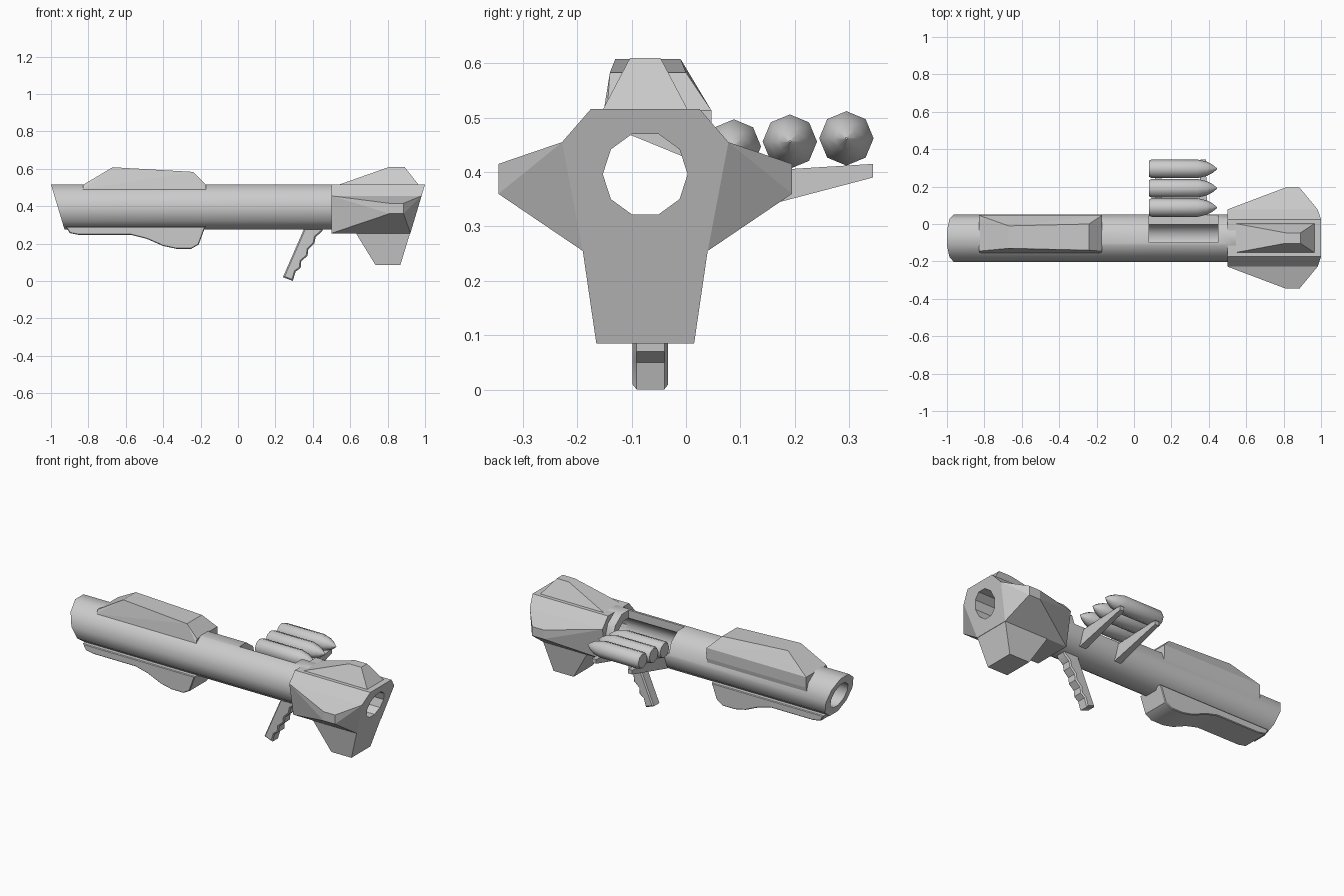
import bpy, bmesh, math
from mathutils import Vector

if "Cube" in bpy.data.objects:
    bpy.data.objects.remove(bpy.data.objects["Cube"])

CY, CZ = -0.075, 0.396          # barrel axis
SLANT = 0.3                     # both tube ends lean by this slope

metal = bpy.data.materials.new("gunmetal_grey")
metal.diffuse_color = (0.6, 0.6, 0.6, 1)
metal.use_nodes = True
metal.node_tree.nodes["Principled BSDF"].inputs["Base Color"].default_value = metal.diffuse_color


def finish(name, bm, angle=None):
    bmesh.ops.recalc_face_normals(bm, faces=bm.faces)
    me = bpy.data.meshes.new(name)
    bm.to_mesh(me)
    bm.free()
    me.materials.append(metal)
    ob = bpy.data.objects.new(name, me)
    bpy.context.collection.objects.link(ob)
    if angle:
        activate(ob)
        bpy.ops.object.shade_smooth_by_angle(angle=math.radians(angle))
    return ob


def activate(ob):
    bpy.ops.object.select_all(action='DESELECT')
    ob.select_set(True)
    bpy.context.view_layer.objects.active = ob


def hull(name, pts):
    bm = bmesh.new()
    vs = [bm.verts.new(p) for p in pts]
    bmesh.ops.convex_hull(bm, input=vs)
    bmesh.ops.delete(bm, geom=[v for v in bm.verts if not v.link_faces], context='VERTS')
    bmesh.ops.dissolve_limit(bm, angle_limit=0.02, verts=bm.verts, edges=bm.edges)
    return finish(name, bm)


def loft(name, rings, angle=None):
    """Skin matching rings of points and cap both ends."""
    bm = bmesh.new()
    rs = [[bm.verts.new(p) for p in r] for r in rings]
    n = len(rs[0])
    for a, b in zip(rs, rs[1:]):
        for i in range(n):
            j = (i + 1) % n
            bm.faces.new((a[i], a[j], b[j], b[i]))
    bm.faces.new(rs[0])
    bm.faces.new(rs[-1])
    return finish(name, bm, angle)


def circle(x, r, n, cy=CY, cz=CZ, turn=0):
    return [(x, cy + r * math.cos(turn + 2 * math.pi * i / n),
             cz + r * math.sin(turn + 2 * math.pi * i / n)) for i in range(n)]


def lean(p, x, sign):
    """End point on a leaning plane that reaches x at the top of the tube."""
    return (x - sign * SLANT * (0.516 - p[2]), p[1], p[2])


def cut(ob, cutter):
    m = ob.modifiers.new("cut", 'BOOLEAN')
    m.operation, m.solver, m.object = 'DIFFERENCE', 'EXACT', cutter
    activate(ob)
    bpy.ops.object.modifier_apply(modifier=m.name)


def smooth(ob, angle):
    activate(ob)
    bpy.ops.object.shade_smooth_by_angle(angle=math.radians(angle))


# Ten-sided barrel with leaning muzzle
ring = circle(0, 0.127, 10)
barrel = loft("barrel", [[lean(p, -1, -1) for p in ring], circle(0.55, 0.127, 10)])

# Exhaust housing
half = [(0.1, 0.516), (0.153, 0.455), (0.115, 0.255)]
section = [(CY + y, z) for y, z in half] + [(CY - y, z) for y, z in reversed(half)]
housing = loft("exhaust_housing", [[(0.5, y, z) for y, z in section],
                                   [lean((0, y, z), 1, 1) for y, z in section]])

# Bore through both, and loading slot in the barrel
bore = loft("bore_cutter", [circle(-1.2, 0.078, 10), circle(1.2, 0.078, 10)])
slot = hull("slot_cutter", [(x, y, z) for x in (0.08, 0.45) for y in (-0.1, 0.2) for z in (0.41, 0.7)])
cut(barrel, bore)
cut(housing, bore)
cut(barrel, slot)
smooth(barrel, 40)
for c in (bore, slot):
    bpy.data.objects.remove(c)

# Side fins
for s, side in ((1, "left"), (-1, "right")):
    pts = []
    for y, z in half[1:]:
        pts += [(0.5, CY + s * y, z), lean((0, CY + s * y, z), 1, 1)]
    pts += [(x, CY + s * 0.27, z) for x in (0.81, 0.885) for z in (0.36, 0.415)]
    hull(side + "_fin", pts)

# Top and bottom fins: base rectangle to smaller tip rectangle
for name, bx, by, bz, tx, ty, tz in (
        ("top_fin", (0.54, 0.965), 0.078, 0.515, (0.81, 0.89), 0.028, 0.61),
        ("bottom_fin", (0.63, 0.92), 0.115, 0.256, (0.735, 0.868), 0.09, 0.085)):
    hull(name, [(x, CY + s * by, bz) for x in bx for s in (1, -1)] +
         [(x, CY + s * ty, tz) for x in tx for s in (1, -1)])

# Upper cover, wider on the loading side
hull("upper_cover",
     [(x, y, z) for x in (-0.83, -0.17) for y, z in
      ((-0.155, 0.49), (-0.145, 0.513), (0.047, 0.513), (0.047, 0.45), (0.04, 0.41))] +
     [(-0.67, -0.13, 0.608), (-0.67, -0.01, 0.608), (-0.24, -0.14, 0.583), (-0.24, 0, 0.583)])


def plate(name, profile, y0, y1, bevel):
    bm = bmesh.new()
    f = bm.faces.new([bm.verts.new((x, y0, z)) for x, z in profile])
    ext = bmesh.ops.extrude_face_region(bm, geom=[f])
    bmesh.ops.translate(bm, vec=(0, y1 - y0, 0),
                        verts=[v for v in ext["geom"] if isinstance(v, bmesh.types.BMVert)])
    rim = [e for e in bm.edges if abs(e.verts[0].co.y - e.verts[1].co.y) < 1e-5]
    bmesh.ops.bevel(bm, geom=rim, offset=bevel, segments=1, affect='EDGES')
    return finish(name, bm, 35)


# Shoulder rest
plate("shoulder_rest",
      [(-0.92, 0.29), (-0.9, 0.256), (-0.85, 0.246), (-0.57, 0.246), (-0.49, 0.226),
       (-0.4, 0.187), (-0.33, 0.172), (-0.25, 0.172), (-0.21, 0.195), (-0.175, 0.29)],
      -0.16, 0.01, 0.004)

# Pistol grip with finger grooves
plate("pistol_grip",
      [(0.36, 0.295), (0.24, 0.02), (0.293, 0.0), (0.308, 0.05), (0.335, 0.07),
       (0.338, 0.105), (0.372, 0.135), (0.376, 0.17), (0.408, 0.2), (0.415, 0.235),
       (0.45, 0.265), (0.46, 0.295)],
      -0.098, -0.033, 0.007)

# Spare rockets
profile = [(0.08, 0.043), (0.095, 0.05), (0.34, 0.05), (0.39, 0.038), (0.42, 0.022), (0.445, 0.002)]
for i, (y, z) in enumerate(((0.088, 0.447), (0.191, 0.456), (0.295, 0.462))):
    loft(f"rocket_{i + 1}", [circle(x, r, 8, y, z, math.pi / 2) for x, r in profile], 50)

# Tapered rack arms under the rockets
for i, x in enumerate((0.13, 0.37)):
    hull(f"rack_arm_{i + 1}", [(x + s * w, y, z) for s in (1, -1) for w, y, z in
                               ((0.022, 0.02, 0.305), (0.022, 0.02, 0.395),
                                (0.014, 0.344, 0.39), (0.014, 0.344, 0.415))])
